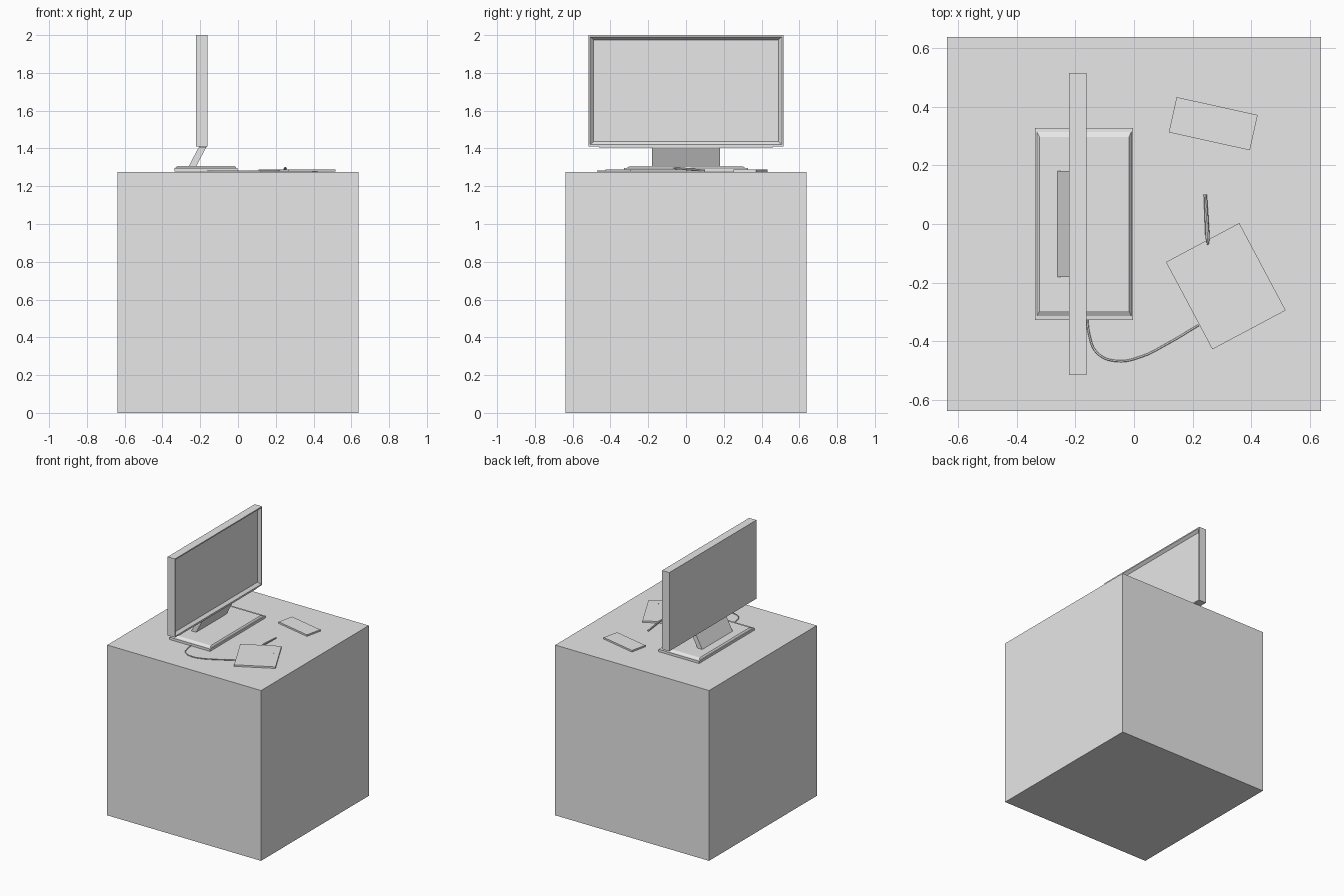
import bpy, bmesh, math
from mathutils import Vector, Matrix

if "Cube" in bpy.data.objects:
    bpy.data.objects.remove(bpy.data.objects["Cube"])

grey = bpy.data.materials.new("light grey")
grey.use_nodes = True
grey.diffuse_color = (0.8, 0.8, 0.8, 1)
grey.node_tree.nodes["Principled BSDF"].inputs["Base Color"].default_value = (0.8, 0.8, 0.8, 1)

TOP = 1.275  # desk surface height


def finish(name, bm):
    bmesh.ops.recalc_face_normals(bm, faces=bm.faces)
    mesh = bpy.data.meshes.new(name)
    bm.to_mesh(mesh)
    bm.free()
    mesh.materials.append(grey)
    obj = bpy.data.objects.new(name, mesh)
    bpy.context.collection.objects.link(obj)
    return obj


def loft(name, rings):
    """Join rings of points and cap both ends."""
    bm = bmesh.new()
    loops = [[bm.verts.new(p) for p in ring] for ring in rings]
    n = len(loops[0])
    for a, b in zip(loops, loops[1:]):
        for i in range(n):
            j = (i + 1) % n
            bm.faces.new((a[i], a[j], b[j], b[i]))
    bm.faces.new(loops[0])
    bm.faces.new(loops[-1])
    return finish(name, bm)


def rect_z(x0, x1, half_y, z):
    return [(x0, -half_y, z), (x1, -half_y, z), (x1, half_y, z), (x0, half_y, z)]


def rect_x(x, half_y, z0, z1):
    return [(x, -half_y, z0), (x, half_y, z0), (x, half_y, z1), (x, -half_y, z1)]


def box(name, centre, size, angle=0.0, origin=(0, 0)):
    """Box placed in a frame turned by angle about origin."""
    bm = bmesh.new()
    frame = Matrix.Translation((*origin, 0)) @ Matrix.Rotation(math.radians(angle), 4, 'Z')
    bmesh.ops.create_cube(bm, size=1, matrix=frame @ Matrix.Translation(centre) @ Matrix.Diagonal((*size, 1)))
    return finish(name, bm)


# Desk block
box("desk", (0, 0, TOP / 2), (1.274, 1.274, TOP))

# Stand foot: slab with a raised, sloped top
loft("stand_foot", [
    rect_z(-0.337, -0.003, 0.327, TOP + 0.003),
    rect_z(-0.337, -0.003, 0.327, 1.296),
    rect_z(-0.331, -0.009, 0.314, 1.297),
    rect_z(-0.322, -0.017, 0.297, 1.307),
])

# Leaning neck
loft("stand_neck", [
    rect_z(-0.262, -0.222, 0.18, 1.304),
    rect_z(-0.205, -0.166, 0.18, 1.411),
])
box("lower_trim", (-0.186, 0, 1.408), (0.04, 0.92, 0.008))

# Monitor: casing with a bevelled recess for the screen
loft("monitor", [
    rect_x(-0.222, 0.515, 1.411, 2.0),
    rect_x(-0.162, 0.515, 1.411, 2.0),
    rect_x(-0.162, 0.507, 1.420, 1.991),
    rect_x(-0.182, 0.489, 1.437, 1.975),
])

# Drawing tablet with small buttons
spot = (0.313, -0.212)
box("tablet", (0, 0, 1.283), (0.283, 0.337, 0.012), 28, spot)
for i in range(3):
    box(f"front_button_{i + 1}", (-0.06 + i * 0.065, -0.12, 1.2893), (0.016, 0.010, 0.001), 28, spot)
    box(f"side_button_{i + 1}", (0.105, 0.05 - i * 0.03, 1.2893), (0.008, 0.008, 0.001), 28, spot)

# Small handheld pad
box("pad", (0, 0, 1.282), (0.283, 0.123, 0.012), -12.5, (0.27, 0.342))

# Pen resting on the tablet edge
tail, tip = Vector((0.243, 0.10, 1.282)), Vector((0.252, -0.072, 1.297))
turn = (tip - tail).to_track_quat('Z', 'Y')
profile = [(0, 0.0055), (0.86, 0.0075), (1, 0.002)]
rings = []
for t, r in profile:
    rings.append([tail.lerp(tip, t) + turn @ Vector((r * math.cos(k * math.pi / 4), r * math.sin(k * math.pi / 4), 0))
                  for k in range(8)])
pen = loft("pen", rings)

# Cable from the monitor to the tablet
path = [(-0.16, -0.30), (-0.153, -0.375), (-0.125, -0.44), (-0.06, -0.467),
        (0.03, -0.45), (0.11, -0.41), (0.22, -0.345)]
curve = bpy.data.curves.new("cable", 'CURVE')
curve.dimensions = '3D'
curve.bevel_depth = 0.0035
curve.bevel_resolution = 1
curve.resolution_u = 6
curve.use_fill_caps = True
spline = curve.splines.new('BEZIER')
spline.bezier_points.add(len(path) - 1)
for point, (x, y) in zip(spline.bezier_points, path):
    point.co = (x, y, TOP + 0.005)
    point.handle_left_type = point.handle_right_type = 'AUTO'
curve.materials.append(grey)
cable = bpy.data.objects.new("cable", curve)
bpy.context.collection.objects.link(cable)
